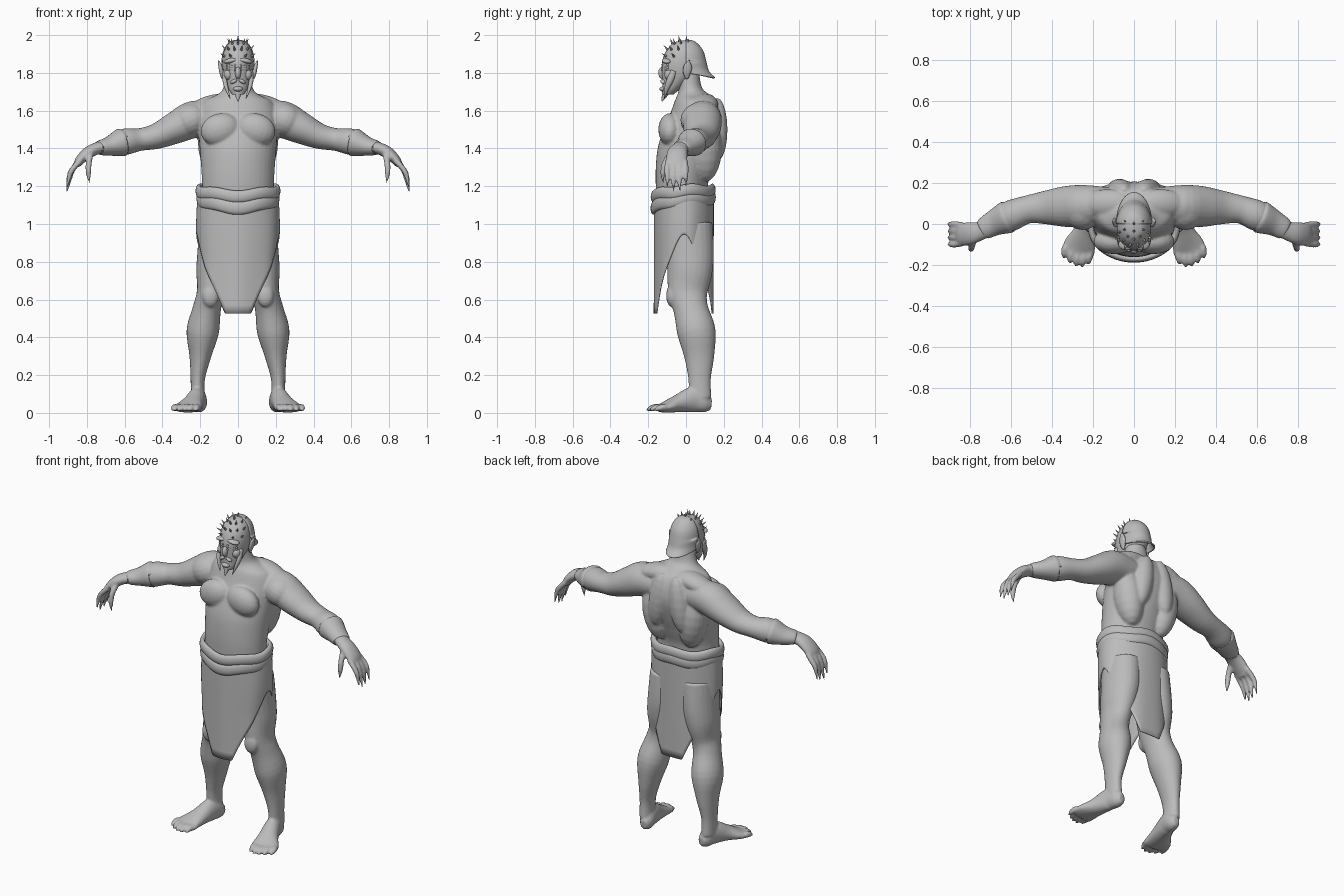
import bpy, bmesh, math
from mathutils import Vector, Matrix

if "Cube" in bpy.data.objects:
    bpy.data.objects.remove(bpy.data.objects["Cube"])

clay = bpy.data.materials.new("grey clay")
clay.use_nodes = True
clay.diffuse_color = (0.5, 0.5, 0.5, 1)
clay.node_tree.nodes["Principled BSDF"].inputs["Base Color"].default_value = (0.5, 0.5, 0.5, 1)
X, Y, Z = Vector((1, 0, 0)), Vector((0, 1, 0)), Vector((0, 0, 1))


def finish(name, bm):
    bmesh.ops.recalc_face_normals(bm, faces=bm.faces)
    me = bpy.data.meshes.new(name)
    bm.to_mesh(me)
    bm.free()
    me.materials.append(clay)
    me.shade_smooth()
    ob = bpy.data.objects.new(name, me)
    bpy.context.collection.objects.link(ob)
    return ob


def spline(rows, k=4):
    """Catmull-Rom interpolation of rows of numbers."""
    out = []
    for i in range(len(rows) - 1):
        a, b, c, d = (rows[max(0, min(len(rows) - 1, i + j))] for j in (-1, 0, 1, 2))
        for s in range(k):
            t = s / k
            out.append([q + t / 2 * (r - p + t * (2 * p - 5 * q + 4 * r - w + t * (3 * (q - r) + w - p)))
                        for p, q, r, w in zip(a, b, c, d)])
    return out + [list(rows[-1])]


def loft(bm, rows, ref=Y, axis=None, side=1, n=24):
    """Rows are x, y, z, radius along ref, radius across it."""
    rows = spline(rows)
    pts = [Vector((r[0] * side, r[1], r[2])) for r in rows]
    rings = []
    for i, (p, r) in enumerate(zip(pts, rows)):
        t = axis or (pts[min(i + 1, len(pts) - 1)] - pts[max(i - 1, 0)]).normalized()
        v = (ref - t * ref.dot(t)).normalized()
        u = t.cross(v)
        rings.append([bm.verts.new(p + v * r[3] * math.sin(a) + u * r[4] * math.cos(a))
                      for a in (2 * math.pi * j / n for j in range(n))])
    for lo, hi in zip(rings, rings[1:]):
        for j in range(n):
            bm.faces.new((lo[j], lo[(j + 1) % n], hi[(j + 1) % n], hi[j]))
    bm.faces.new(rings[0])
    bm.faces.new(rings[-1])


def blob(bm, pos, size, rot=0, side=1, seg=20):
    m = Matrix.Translation((pos[0] * side, pos[1], pos[2])) @ Matrix.Rotation(rot * side, 4, 'Y')
    bmesh.ops.create_uvsphere(bm, u_segments=seg, v_segments=seg // 2, radius=1,
                              matrix=m @ Matrix.Diagonal((*size, 1)))


def digit(bm, points, r, side):
    loft(bm, [(*p, r * f, r * f) for p, f in zip(points, (1, 1, .85, .2))], ref=X if r > .0155 else Y,
         side=side, n=10)


# Body: torso, limbs and muscles fused into one skin
body = bmesh.new()
torso = [(1.80, -.05, .07, .062), (1.72, -.04, .085, .078), (1.685, -.045, .125, .11),
         (1.65, -.06, .17, .18), (1.58, -.085, .2, .21), (1.5, -.12, .205, .21), (1.4, -.15, .18, .203),
         (1.3, -.16, .145, .195), (1.2, -.16, .115, .19), (1.05, -.15, .125, .19), (.88, -.12, .13, .17)]
loft(body, [(0, (f + b) / 2, z, (b - f) / 2, w) for z, f, b, w in torso], axis=-Z, n=40)
arm = [(.12, .10, 1.56, .08, .08), (.23, .09, 1.555, .1, .098), (.33, .085, 1.51, .1, .085),
       (.43, .08, 1.465, .082, .068), (.52, .07, 1.447, .068, .06), (.6, .04, 1.435, .075, .07),
       (.68, .005, 1.412, .058, .047), (.74, -.03, 1.402, .046, .033), (.79, -.045, 1.38, .054, .032),
       (.835, -.05, 1.34, .056, .026), (.855, -.05, 1.31, .045, .018)]
leg = [(.105, .01, 1.0, .13, .1), (.115, .02, .85, .128, .1), (.13, .02, .75, .12, .092),
       (.145, .01, .64, .105, .073), (.165, .025, .55, .092, .075), (.187, .055, .43, .102, .086),
       (.2, .07, .3, .08, .058), (.213, .072, .18, .06, .038), (.213, .075, .08, .06, .038)]
foot = [(.2, .135, .045, .028, .02), (.203, .1, .05, .049, .04), (.215, .04, .07, .068, .046),
        (.238, -.04, .05, .048, .058), (.265, -.11, .03, .029, .08), (.272, -.145, .024, .02, .078)]
for s in (1, -1):
    loft(body, arm, side=s)
    loft(body, leg, side=s)
    loft(body, foot, ref=Z, side=s)
    blob(body, (.095, -.085, 1.5), (.105, .062, .085), .3, s)        # chest
    blob(body, (.07, .165, 1.5), (.06, .055, .17), -.15, s)          # back ridge
    blob(body, (.125, .1, 1.4), (.085, .09, .18), .15, s)            # flank
    blob(body, (.13, .1, 1.635), (.13, .07, .05), .22, s)            # shoulder slope
    blob(body, (.25, .07, 1.55), (.1, .1, .09), .4, s)               # shoulder cap
    blob(body, (.145, -.075, .62), (.045, .03, .06), 0, s)           # kneecap
    # Fingers and thumb
    for i in range(4):
        y, drop = -.095 + i * .03, (.02, 0, 0, .025)[i]
        yy = y * 1.1 + .005
        digit(body, [(.835, y, 1.335), (.872, yy, 1.295), (.893, yy, 1.235 + drop), (.905, yy, 1.165 + drop)],
              .0155, s)
    digit(body, [(.78, -.075, 1.375), (.79, -.11, 1.325), (.792, -.122, 1.27), (.786, -.122, 1.215)], .017, s)
    # Toes
    for i in range(5):
        x, reach = .212 + i * .03, (.195, .207, .205, .19, .165)[i]
        digit(body, [(x, -.11, .027), (x + .004, -reach + .045, .03), (x + .008, -reach + .018, .023),
                     (x + .01, -reach - .005, .01)], .018, s)
skin = finish("body", body)
rm = skin.modifiers.new("fuse", 'REMESH')
rm.mode = 'VOXEL'
rm.voxel_size = .0075
rm.use_smooth_shade = True
sm = skin.modifiers.new("soften", 'SMOOTH')
sm.factor, sm.iterations = .5, 4

# Head with brow, nose, cheeks and pointed beard
head = bmesh.new()
skull = [(1.972, -.005, .012, .012), (1.96, -.008, .055, .045), (1.92, -.015, .088, .073),
         (1.86, -.022, .104, .083), (1.8, -.03, .098, .078), (1.75, -.055, .07, .064),
         (1.71, -.08, .045, .048), (1.685, -.095, .028, .03)]
loft(head, [(0, y, z, d, w) for z, y, d, w in skull], axis=-Z, n=32)
blob(head, (0, -.125, 1.80), (.016, .022, .032))
blob(head, (0, -.12, 1.715), (.026, .02, .014))
loft(head, [(0, -.1, 1.72, .025, .025), (0, -.112, 1.685, .016, .016), (0, -.128, 1.65, .003, .003)], n=12)
for s in (1, -1):
    blob(head, (.035, -.1, 1.865), (.042, .028, .014), .2, s)
    blob(head, (.05, -.085, 1.79), (.025, .03, .03), 0, s)
    blob(head, (.022, -.12, 1.755), (.02, .016, .01), .5, s)
finish("head", head)

# Clustered small eyes
eyes = bmesh.new()
for s in (1, -1):
    for i in range(4):
        for j in range(3):
            blob(eyes, (.016 + i * .014, -.123 + .009 * i, 1.815 + j * .014), (.006, .009, .006), 0, s, 8)
finish("eyes", eyes)

# Tusks hanging beside the mouth, and pointed ears
tusks, ears = bmesh.new(), bmesh.new()
for s in (1, -1):
    loft(tusks, [(.068, -.065, 1.81, .016, .012), (.07, -.085, 1.76, .018, .012),
                 (.058, -.105, 1.71, .012, .009), (.042, -.115, 1.665, .002, .002)], side=s, n=12)
    loft(ears, [(.08, .005, 1.77, .008, .007), (.087, .005, 1.8, .02, .011), (.094, .01, 1.835, .022, .01),
                (.104, .015, 1.865, .003, .003)], side=s, n=12)
finish("tusks", tusks)
finish("ears", ears)

# Cap covering the back of the head, flaring at the nape
cap = bmesh.new()
shape = spline([(1.976, .01, .005), (1.965, .05, .045), (1.92, .09, .077), (1.86, .108, .088),
                (1.81, .122, .087), (1.775, .155, .088)])
rows = [[cap.verts.new((w * math.cos(a), .0 + b * math.sin(a), z + (.025 * (1 - math.sin(a)) if z < 1.85 else 0)))
         for a in (math.pi * j / 24 for j in range(25))] for z, b, w in shape]
for lo, hi in zip(rows, rows[1:]):
    for j in range(24):
        cap.faces.new((lo[j], lo[j + 1], hi[j + 1], hi[j]))
finish("head_cap", cap).modifiers.new("thickness", 'SOLIDIFY').thickness = .008

# Spikes in rows over the crown
spikes = bmesh.new()
for lat, angles in ((80, (0, 180)), (58, (0, 40, 80, 120, -40, -80, -120)),
                    (35, (15, 45, 75, -15, -45, -75)), (14, (28, 62, -28, -62))):
    for ang in angles:
        e, a = math.radians(lat), math.radians(ang)
        d = Vector((math.cos(e) * math.sin(a), -math.cos(e) * math.cos(a), math.sin(e)))
        base = Vector((d.x * .083, d.y * .103 - .017, d.z * .108 + 1.862))
        d = (d + Z * .35).normalized()
        m = Matrix.Translation(base + d * .012) @ d.to_track_quat('Z', 'Y').to_matrix().to_4x4()
        bmesh.ops.create_cone(spikes, cap_ends=True, segments=8, radius1=.008, radius2=.0005, depth=.036, matrix=m)
finish("head_spikes", spikes)

# Wrist wraps
wraps = bmesh.new()
for s in (1, -1):
    loft(wraps, [(.615, .034, 1.432, .07, .066), (.62, .032, 1.431, .079, .074), (.68, .005, 1.412, .063, .052),
                 (.73, -.024, 1.404, .052, .039), (.735, -.027, 1.403, .046, .033)], side=s)
finish("wrist_wraps", wraps)

# Wrapped kilt, long at front and back, cut high at the sides
kilt = bmesh.new()
N, M = 96, 14
grid = []
for i in range(N):
    a = 2 * math.pi * i / N
    c, s = math.cos(a), math.sin(a)
    t = max(0, (abs(c) - .32) / .68)
    hem = .525 + .33 * t + .09 * t ** 8
    col = []
    for j in range(M + 1):
        z = 1.17 + (hem - 1.17) * j / M
        w = .213 + .008 * math.sin((1.17 - z) * 9) * (1 if z > .8 else 0)
        fold = .003 * math.sin(7 * a) * j / M
        col.append(kilt.verts.new((c * (w + fold), -.01 + s * (.158 + fold), z)))
    grid.append(col)
for i in range(N):
    p, q = grid[i], grid[(i + 1) % N]
    for j in range(M):
        kilt.faces.new((p[j], p[j + 1], q[j + 1], q[j]))
finish("kilt", kilt).modifiers.new("thickness", 'SOLIDIFY').thickness = .006


# Rolled waist cloth and the sagging fold below it
def roll(name, z, sag, rx, ry, thick, tall):
    bm = bmesh.new()
    n, k = 72, 12
    ring = []
    for i in range(n):
        a = 2 * math.pi * i / n
        c, s = math.cos(a), math.sin(a)
        h = z - sag * max(0, -s) ** 1.5 + .006 * math.sin(5 * a)
        ring.append([bm.verts.new((c * (rx + thick * math.cos(b)), -.015 + s * (ry + thick * math.cos(b)),
                                   h + tall * math.sin(b))) for b in (2 * math.pi * j / k for j in range(k))])
    for i in range(n):
        p, q = ring[i], ring[(i + 1) % n]
        for j in range(k):
            bm.faces.new((p[j], p[(j + 1) % k], q[(j + 1) % k], q[j]))
    finish(name, bm)


roll("waist_roll", 1.175, .025, .208, .155, .017, .033)
roll("waist_fold", 1.135, .045, .205, .158, .015, .035)
